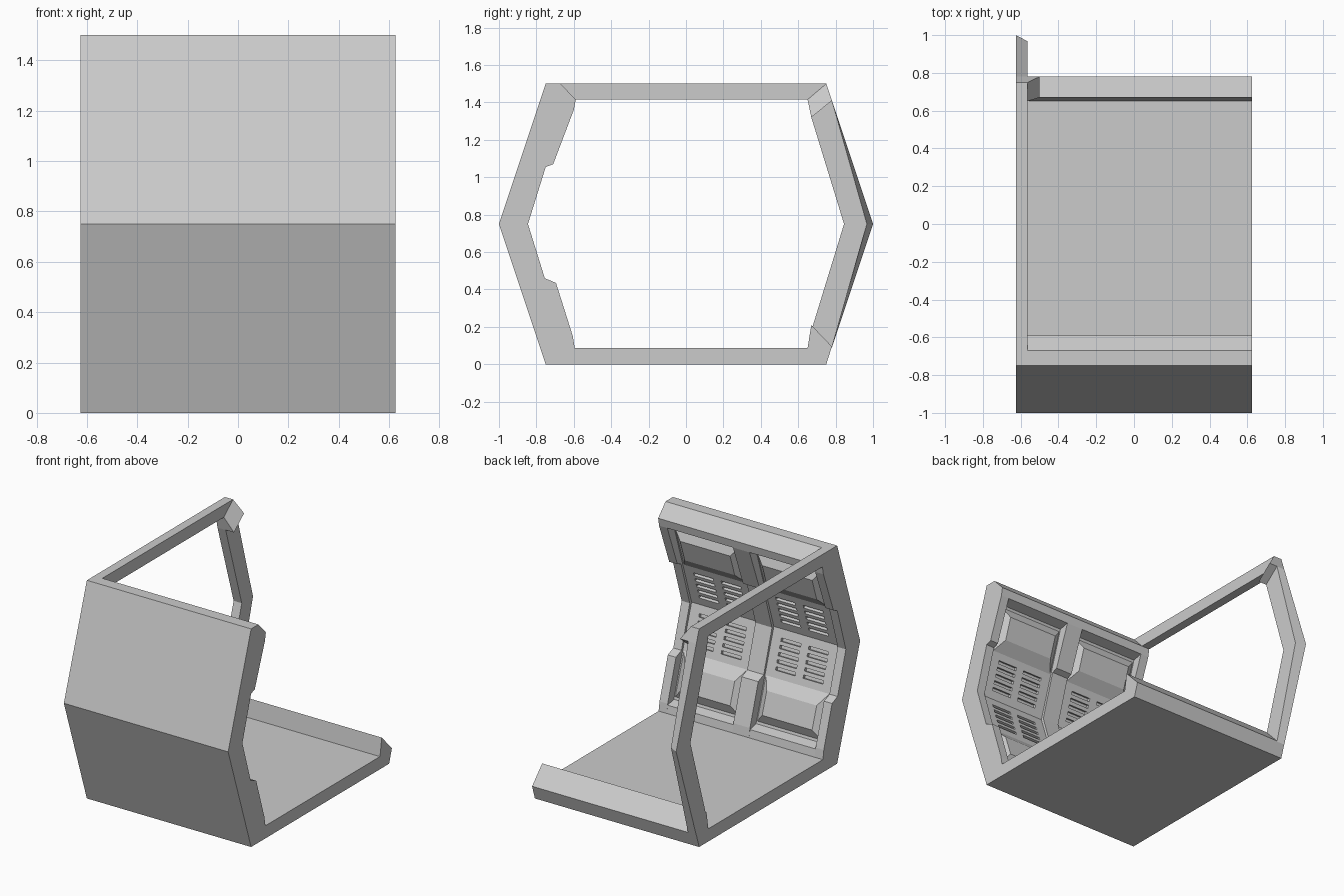
import bpy, bmesh, math
from mathutils import Matrix

if "Cube" in bpy.data.objects:
    bpy.data.objects.remove(bpy.data.objects["Cube"])

X0, X1, XF = -0.625, 0.625, -0.563      # section ends, inner side of end frame
MID = 0.75                              # mirror height


def make(name, bm):
    bmesh.ops.recalc_face_normals(bm, faces=bm.faces)
    me = bpy.data.meshes.new(name)
    bm.to_mesh(me)
    bm.free()
    ob = bpy.data.objects.new(name, me)
    bpy.context.collection.objects.link(ob)
    return ob


def loft(name, rings):
    """Closed solid through rings of equal point count."""
    bm = bmesh.new()
    rows = [[bm.verts.new(p) for p in r] for r in rings]
    n = len(rows[0])
    for a, b in zip(rows, rows[1:]):
        for i in range(n):
            j = (i + 1) % n
            bm.faces.new((a[i], a[j], b[j], b[i]))
    bm.faces.new(rows[0])
    bm.faces.new(rows[-1][::-1])
    return make(name, bm)


def prism(name, profile, xa, xb):
    return loft(name, [[(x, y, z) for y, z in profile] for x in (xa, xb)])


def outer(z):
    """y of the outer wall surface at height z."""
    return -1 + abs(z - MID) / 3


def flip(z, up):
    return 2 * MID - z if up else z


# wall shell with bent outer face and chamfered top rim
wall = prism("wall_shell", [
    (-0.75, 0), (-1, MID), (-0.75, 1.5), (-0.67, 1.5), (-0.59, 1.415),
    (-0.60, 1.36), (outer(1.345) + 0.13, 1.345), (-0.865, MID),
    (outer(0.155) + 0.13, 0.155), (-0.605, 0.14), (-0.595, 0.087)], X0, X1)

# vent slots cut into the wall
bm = bmesh.new()
for up in (False, True):
    for bay in (-0.312, 0.312):
        for dx in (-0.105, 0.105):
            for k in range(5):
                z = flip(0.51 + 0.044 * k, up)
                ang = math.atan(1 / 3) * (-1 if up else 1)
                m = (Matrix.Translation((bay + dx, outer(z) + 0.135, z))
                     @ Matrix.Rotation(ang, 4, 'X')
                     @ Matrix.Diagonal((0.15, 0.045, 0.022, 1)))
                bmesh.ops.create_cube(bm, size=1, matrix=m)
cutter = make("vent_cutter", bm)
cutter.hide_render = True
mod = wall.modifiers.new("vents", 'BOOLEAN')
mod.operation, mod.solver, mod.object = 'DIFFERENCE', 'EXACT', cutter
bpy.context.view_layer.objects.active = wall
bpy.ops.object.modifier_apply(modifier=mod.name)
bpy.data.objects.remove(cutter)

# vertical ribs: thick at top and bottom, thin in the middle
rib = [(-0.59, 1.415), (-0.60, 1.36), (-0.71, 1.07), (-0.75, 1.055),
       (-0.845, MID), (-0.755, 0.46), (-0.695, 0.435), (-0.605, 0.15),
       (-0.595, 0.087), (-0.72, 0.087), (-0.93, MID), (-0.72, 1.415)]
for name, xa, xb in (("rib_left", X0, XF), ("rib_middle", -0.063, 0.063),
                     ("rib_right", -XF, X1)):
    prism(name, rib, xa, xb)

# tapered raised panels above and below the vents
for up in (False, True):
    for c in (-0.312, 0.312):
        rings = []
        for hw, za, zb, t in ((0.25, 0.165, 0.465, 0.125), (0.19, 0.235, 0.385, 0.175)):
            ring = [(-hw, za), (hw, za), (hw, zb), (-hw, zb)]
            rings.append([(c + x, outer(z) + t, flip(z, up)) for x, z in ring])
        loft("raised_panel", rings)

# floor with raised far lip
prism("floor", [(-0.75, 0), (0.75, 0), (0.78, 0.095), (0.67, 0.21),
                (0.65, 0.087), (-0.595, 0.087)], X0, X1)

# end frame: ceiling beam, corner stub, bent far post
prism("frame_ceiling_beam", [(-0.67, 1.5), (0.75, 1.5), (0.65, 1.415), (-0.59, 1.415)], X0, XF)
loft("frame_corner_stub", [
    [(X0, 0.65, 1.415), (XF, 0.65, 1.415), (XF, 0.75, 1.5), (X0, 0.75, 1.5)],
    [(X0, 0.67, 1.32), (-0.5, 0.67, 1.32), (-0.5, 0.78, 1.41), (X0, 0.78, 1.41)]])
end = [(X0, 0.67, 1.32), (XF, 0.67, 1.32), (XF, 0.78, 1.41), (X0, 0.78, 1.41)]
loft("frame_far_post", [
    end,
    [(X0, 0.845, MID), (XF, 0.845, MID), (XF, 0.967, MID), (X0, 1.0, MID)],
    [(x, y, flip(z, True)) for x, y, z in end]])
